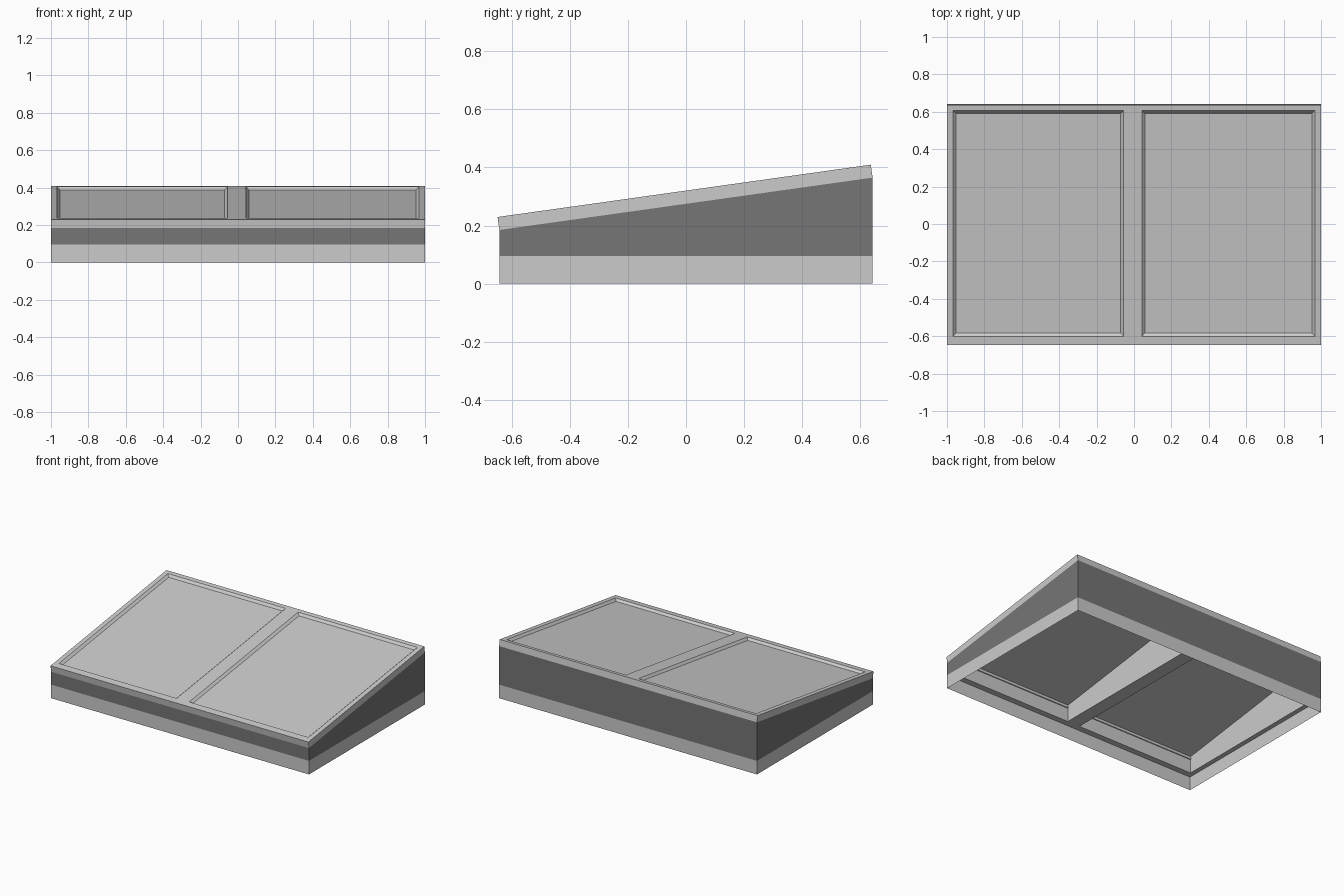
import bpy, math
from mathutils import Matrix, Vector

if "Cube" in bpy.data.objects:
    bpy.data.objects.remove(bpy.data.objects["Cube"])

FRONT, BACK = 0.185, 0.365            # wall heights at front and back
HALF_Y, BASE = 0.642, 0.095
ANGLE = math.atan2(BACK - FRONT, 2 * HALF_Y)
XS = [-1, -0.968, -0.055, 0.042, 0.967, 1]   # frame lines; openings are columns 1 and 3

dark = bpy.data.materials.new("dark_wall")
dark.diffuse_color = (0.18, 0.18, 0.18, 1)
dark.use_nodes = True
dark.node_tree.nodes["Principled BSDF"].inputs["Base Color"].default_value = dark.diffuse_color
plain = bpy.data.materials.new("plain_grey")
plain.diffuse_color = (0.8, 0.8, 0.8, 1)
plain.use_nodes = True
plain.node_tree.nodes["Principled BSDF"].inputs["Base Color"].default_value = plain.diffuse_color


def make(name, verts, faces, mats=None, matrix=Matrix()):
    mesh = bpy.data.meshes.new(name)
    mesh.from_pydata(verts, [], faces)
    ob = bpy.data.objects.new(name, mesh)
    bpy.context.collection.objects.link(ob)
    ob.matrix_world = matrix
    if mats:
        mesh.materials.append(plain)
        mesh.materials.append(dark)
        for p, m in zip(mesh.polygons, mats):
            p.material_index = m
    return ob


def window_slab(name, ys, bottom, top, painted=False, matrix=Matrix()):
    """Slab with two rectangular openings, heights given as functions of y."""
    n, m = len(XS), len(ys)
    verts = [(x, y, f(y)) for f in (bottom, top) for y in ys for x in XS]
    idx = lambda i, j, k: k * n * m + j * n + i
    solid = lambda i, j: 0 <= i < n - 1 and 0 <= j < m - 1 and not (j == 1 and i in (1, 3))
    faces, mats = [], []
    for j in range(m - 1):
        for i in range(n - 1):
            if not solid(i, j):
                continue
            c = [(i, j), (i + 1, j), (i + 1, j + 1), (i, j + 1)]
            faces += [[idx(*p, 1) for p in c], [idx(*p, 0) for p in reversed(c)]]
            mats += [0, 0]
            for s, (di, dj) in enumerate([(0, -1), (1, 0), (0, 1), (-1, 0)]):
                ni, nj = i + di, j + dj
                if not solid(ni, nj):
                    a, b = c[s], c[(s + 1) % 4]
                    faces.append([idx(*a, 0), idx(*b, 0), idx(*b, 1), idx(*a, 1)])
                    outer = not (0 <= ni < n - 1 and 0 <= nj < m - 1)
                    mats.append(1 if outer and painted else 0)
    return make(name, verts, faces, mats if painted else None, matrix)


# Base band: open sheet skirt
c = [(-1, -HALF_Y), (1, -HALF_Y), (1, HALF_Y), (-1, HALF_Y)]
make("base_band", [(x, y, z) for z in (0, BASE) for x, y in c],
     [[k, (k + 1) % 4, (k + 1) % 4 + 4, k + 4] for k in range(4)])

# Dark wedge body with two light-lined wells
slope = lambda y: FRONT + (y + HALF_Y) * math.tan(ANGLE)
window_slab("wedge_body", [-HALF_Y, -0.6, 0.606, HALF_Y], lambda y: BASE, slope, True)

# Tilted lid frame
TH, V0, V1 = 0.045, -0.6, 0.618
half = HALF_Y / math.cos(ANGLE)
tilt = Matrix.Translation(Vector((0, 0, (FRONT + BACK) / 2))) @ Matrix.Rotation(ANGLE, 4, 'X')
window_slab("lid_frame", [-half, V0, V1, half], lambda y: 0, lambda y: TH, False, tilt)

# Bevelled beads and panes
for side, (x0, x1) in (("left", XS[1:3]), ("right", XS[3:5])):
    def ring(inset, z):
        a, b, p, q = x0 + inset, x1 - inset, V0 + inset, V1 - inset
        return [(a, p, z), (b, p, z), (b, q, z), (a, q, z)]
    make(side + "_bead", ring(0, TH) + ring(0.016, TH - 0.015),
         [[k, (k + 1) % 4, (k + 1) % 4 + 4, k + 4] for k in range(4)], None, tilt)
    make(side + "_pane", ring(0, TH - 0.024) + ring(0, TH - 0.015),
         [[3, 2, 1, 0], [4, 5, 6, 7]] +
         [[k, (k + 1) % 4, (k + 1) % 4 + 4, k + 4] for k in range(4)], None, tilt)
